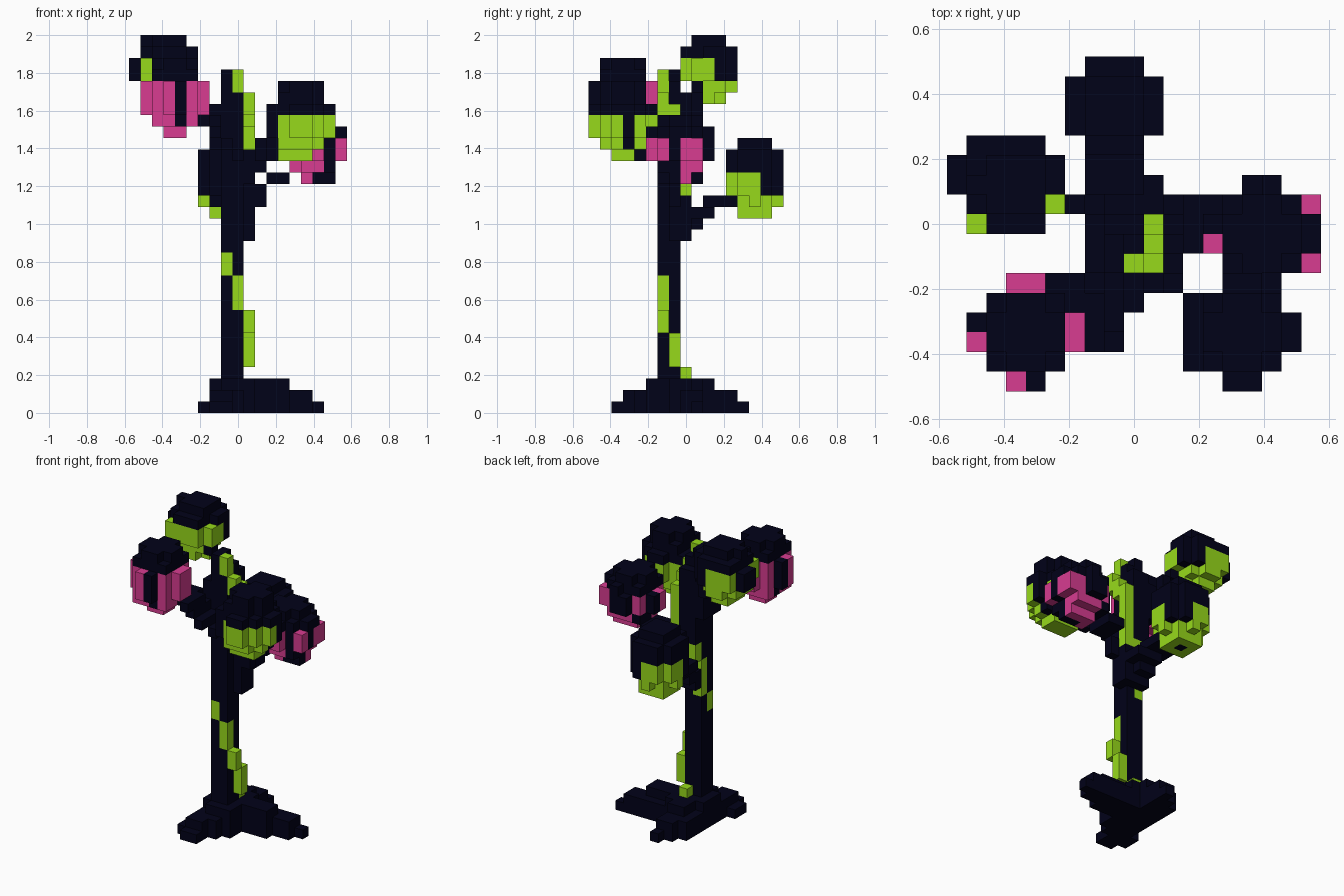
import bpy, bmesh, math
from mathutils import Vector

cube = bpy.data.objects.get("Cube")
if cube:
    bpy.data.objects.remove(cube, do_unlink=True)

UNIT = 2 / 33          # edge of one block
grid = {}              # block position -> (part, colour)


def make_material(name, rgb):
    mat = bpy.data.materials.new(name)
    mat.use_nodes = True
    mat.diffuse_color = (*rgb, 1)
    mat.node_tree.nodes["Principled BSDF"].inputs["Base Color"].default_value = (*rgb, 1)
    return mat


materials = {
    "dark": make_material("midnight_navy", (0.0004, 0.0005, 0.0095)),
    "green": make_material("lime_green", (0.31, 0.7, 0.011)),
    "pink": make_material("magenta_pink", (0.69, 0.045, 0.285)),
}


def box(part, colour, xs, ys, zs):
    """Fill an inclusive range of blocks."""
    for x in range(xs[0], xs[1] + 1):
        for y in range(ys[0], ys[1] + 1):
            for z in range(zs[0], zs[1] + 1):
                grid[x, y, z] = (part, colour)


def limb(part, points, deep=0, tall=0):
    """Sweep a small block brush along a path."""
    for a, b in zip(points, points[1:]):
        a, b = Vector(a), Vector(b)
        steps = int(max(abs(c) for c in b - a))
        for i in range(steps + 1):
            x, y, z = (round(c) for c in a.lerp(b, i / steps))
            box(part, "dark", (x, x), (y - deep, y + deep), (z, z + tall))


def bloom(part, colour, centre, base, gaps, width, gap_from=0, petal_top=3,
          cap=7.9, crown=(5.05, 3.3)):
    """Rounded hanging bloom: dark cap above coloured petals, split by dark gaps."""
    cx, cy = centre
    for level, limit in enumerate((2.3, 4.6, 7.9, 7.9, cap, *crown)):
        for x in range(math.floor(cx) - 3, math.floor(cx) + 5):
            for y in range(math.floor(cy) - 3, math.floor(cy) + 5):
                dx, dy = x - cx, y - cy
                dist = dx * dx + dy * dy
                if dist > limit:
                    continue
                angle = math.atan2(dy, dx)
                split = level >= gap_from and any(
                    math.cos(angle - math.radians(g)) > math.cos(math.radians(width))
                    for g in gaps)
                petal = level <= petal_top and dist > 0.3 and not split
                grid[x, y, base + level] = (part, colour if petal else "dark")


# Roots: three stepped toes spreading from a raised centre
box("roots", "dark", (-2, 1), (-2, 0), (0, 2))
box("roots", "dark", (-1, 1), (-3, 1), (0, 2))
box("roots", "dark", (2, 4), (-1, 0), (0, 2))
box("roots", "dark", (2, 6), (0, 1), (0, 1))
box("roots", "dark", (7, 7), (1, 1), (0, 0))
box("roots", "dark", (-2, 0), (-4, -3), (0, 1))
box("roots", "dark", (-2, -1), (-5, -5), (0, 1))
box("roots", "dark", (-2, -1), (-6, -6), (0, 0))
box("roots", "dark", (-3, -3), (-5, -4), (0, 0))
box("roots", "dark", (-2, 0), (1, 3), (0, 1))
box("roots", "dark", (-1, 0), (1, 2), (2, 2))
box("roots", "dark", (-1, 0), (4, 4), (0, 1))
box("roots", "dark", (0, 0), (5, 5), (0, 0))

# Trunk and knobbly crown
box("trunk", "dark", (-1, 0), (-2, -1), (0, 27))
box("crown", "dark", (-1, -1), (-2, -1), (28, 29))
box("crown", "dark", (0, 0), (-1, -1), (28, 28))
box("crown", "dark", (-1, 0), (0, 0), (15, 16))
box("crown", "dark", (-1, 0), (0, 0), (19, 27))
box("crown", "dark", (1, 1), (-1, 0), (15, 22))
box("crown", "dark", (1, 1), (-2, -2), (20, 22))
box("crown", "dark", (-2, -2), (-2, 0), (23, 26))

# Branches
box("back_branch", "dark", (-1, 0), (1, 1), (16, 17))
box("back_branch", "dark", (-1, 1), (1, 2), (17, 17))
box("back_branch", "dark", (-2, 0), (2, 4), (18, 18))
limb("upper_right_branch", [(-2, 0, 24), (-3, 1, 26)], tall=1)
limb("upper_right_branch", [(-3, 1, 27), (-5, 1, 28)])
limb("left_branch", [(1, -1, 17), (2, -1, 18), (2, -1, 19)])
limb("left_branch", [(3, 0, 20), (5, 0, 21)], deep=1)
limb("front_left_branch", [(1, -1, 21), (2, -2, 21), (3, -4, 22), (4, -5, 22)], tall=1)
limb("front_right_branch", [(0, -3, 22), (-1, -4, 23), (-2, -4, 24)], deep=1)
limb("front_right_branch", [(-2, -5, 25), (-4, -4, 25)], deep=1)

# Hanging blooms
bloom("back_bloom", "green", (-1, 6), 17, [45, 225], 22, gap_from=2)
bloom("front_left_bloom", "green", (5.3, -5.5), 22, [10, 205], 20, gap_from=1)
bloom("upper_right_bloom", "green", (-6.35, 2.2), 27, [40, 175], 22, gap_from=2,
      cap=6.8, crown=[3.3])
bloom("front_right_bloom", "pink", (-5.5, -5.5), 24, [165, 281], 14, petal_top=4)
bloom("left_bloom", "pink", (6.7, -0.5), 20, [-14, -52, 95, 170], 15, cap=6.5, crown=[3.3])

# Vine spiralling up the trunk
for x, y, low, high in [
    (0, 0, 3, 3), (1, -1, 4, 6), (1, -2, 7, 8), (0, -2, 9, 11), (-1, -2, 12, 13),
    (-1, -1, 14, 17), (-1, 0, 18, 19), (0, 0, 19, 19), (1, 0, 19, 25),
    (1, -1, 25, 26), (1, -2, 26, 27), (0, -2, 28, 29),
]:
    box("vine", "green", (x, x), (y, y), (low, high))


def build(part):
    """Make a mesh of the exposed block faces belonging to one part."""
    colours = sorted({c for p, c in grid.values() if p == part})
    bm = bmesh.new()
    for cell, (owner, colour) in grid.items():
        if owner != part:
            continue
        centre = Vector(cell) + Vector((0, 0, 0.5))
        for axis in range(3):
            for sign in (-1, 1):
                n, u, v = Vector(), Vector(), Vector()
                n[axis], u[(axis + 1) % 3], v[(axis + 2) % 3] = sign, sign, 1
                if tuple(int(a + b) for a, b in zip(cell, n)) in grid:
                    continue
                corners = [(-1, -1), (1, -1), (1, 1), (-1, 1)]
                verts = [bm.verts.new((centre + (n + u * s + v * t) / 2) * UNIT)
                         for s, t in corners]
                bm.faces.new(verts).material_index = colours.index(colour)
    bmesh.ops.remove_doubles(bm, verts=bm.verts[:], dist=UNIT / 100)
    mesh = bpy.data.meshes.new(part)
    bm.to_mesh(mesh)
    bm.free()
    for colour in colours:
        mesh.materials.append(materials[colour])
    bpy.context.collection.objects.link(bpy.data.objects.new(part, mesh))


for part_name in sorted({p for p, c in grid.values()}):
    build(part_name)
